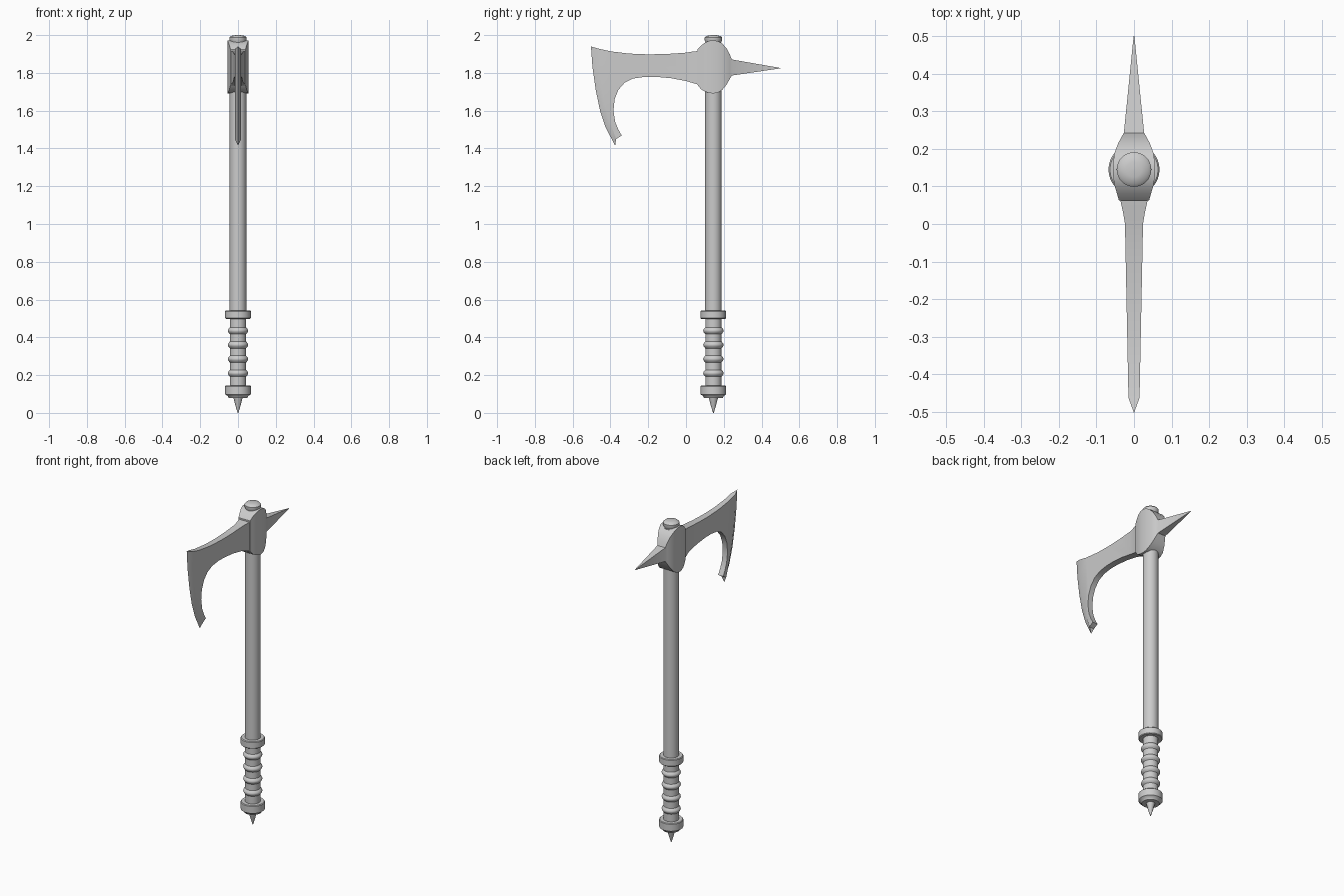
import bpy, bmesh, math

if "Cube" in bpy.data.objects:
    bpy.data.objects.remove(bpy.data.objects["Cube"])

AXIS_Y = 0.145


def finish(name, bm, angle=None):
    bmesh.ops.recalc_face_normals(bm, faces=bm.faces)
    me = bpy.data.meshes.new(name)
    bm.to_mesh(me)
    bm.free()
    ob = bpy.data.objects.new(name, me)
    bpy.context.collection.objects.link(ob)
    if angle:
        bpy.ops.object.select_all(action='DESELECT')
        ob.select_set(True)
        bpy.context.view_layer.objects.active = ob
        bpy.ops.object.shade_smooth_by_angle(angle=math.radians(angle))
    return ob


def lathe(name, profile, seg=32):
    """Closed solid of revolution around the shaft axis from (radius, z)."""
    bm = bmesh.new()
    rings = []
    for r, z in profile:
        rings.append([bm.verts.new((r * math.cos(2 * math.pi * i / seg),
                                    AXIS_Y + r * math.sin(2 * math.pi * i / seg), z))
                      for i in range(seg)])
    for a, b in zip(rings, rings[1:]):
        for i in range(seg):
            j = (i + 1) % seg
            bm.faces.new((a[i], a[j], b[j], b[i]))
    bm.faces.new(rings[0])
    bm.faces.new(rings[-1])
    return finish(name, bm, 35)


# Shaft, top cap, collars and butt spike
lathe("shaft", [(0.044, 0.52), (0.044, 1.96)])
lathe("top_cap", [(0.036, 1.95), (0.046, 1.972), (0.046, 1.987),
                  (0.038, 1.995), (0.02, 1.999), (0.002, 2.0)])
lathe("upper_collar", [(0.064, 0.498), (0.068, 0.502), (0.068, 0.538), (0.064, 0.542)])
lathe("lower_collar", [(0.05, 0.08), (0.055, 0.09), (0.068, 0.098),
                       (0.068, 0.141), (0.064, 0.145)])
lathe("butt_spike", [(0.002, 0.0), (0.014, 0.04), (0.025, 0.082)])

# Grip with four rounded rings
grip = [(0.043, 0.13)]
for k in range(4):
    zc = 0.21 + k * 0.075
    for t in range(-4, 5):
        grip.append((0.043 + 0.011 * math.cos(t * math.pi / 8), zc + t * 0.0045))
grip.append((0.043, 0.51))
lathe("grip", grip)

# Head socket running into the rear spike: (y, half width, z bottom, z top)
stations = [(0.062, 0.040, 1.735, 1.925), (0.080, 0.045, 1.713, 1.945),
            (0.100, 0.051, 1.701, 1.960), (0.122, 0.055, 1.694, 1.970),
            (0.145, 0.056, 1.691, 1.972), (0.168, 0.055, 1.695, 1.969),
            (0.192, 0.051, 1.710, 1.955), (0.215, 0.042, 1.738, 1.930),
            (0.232, 0.033, 1.768, 1.898), (0.242, 0.027, 1.786, 1.871),
            (0.500, 0.001, 1.824, 1.826)]
bm = bmesh.new()
loops = [[bm.verts.new((sx * w, y, z)) for sx, z in
          ((-1, z0), (1, z0), (1, z1), (-1, z1))] for y, w, z0, z1 in stations]
for a, b in zip(loops, loops[1:]):
    for i in range(4):
        j = (i + 1) % 4
        bm.faces.new((a[i], a[j], b[j], b[i]))
bm.faces.new(loops[0])
bm.faces.new(loops[-1])
finish("head_socket_and_spike", bm, 28)

# Bearded blade: body outline in (y, z), bevel line and cutting edge
top = [(0.0, 1.907), (-0.1, 1.900), (-0.2, 1.898), (-0.3, 1.902), (-0.4, 1.914)]
bevel = [(-0.462, 1.928), (-0.460, 1.84), (-0.447, 1.73), (-0.428, 1.63),
         (-0.403, 1.54), (-0.370, 1.45)]
inner = [(-0.340, 1.468), (-0.358, 1.50), (-0.375, 1.54), (-0.384, 1.60),
         (-0.378, 1.66), (-0.358, 1.71), (-0.325, 1.748), (-0.28, 1.77),
         (-0.22, 1.779), (-0.16, 1.779), (-0.08, 1.772), (0.0, 1.757)]
edge = [(-0.503, 1.940), (-0.495, 1.83), (-0.478, 1.71), (-0.455, 1.60),
        (-0.425, 1.51), (-0.375, 1.415)]
neck = [(0.03, 1.912), (0.075, 1.917)], [(0.03, 1.748), (0.075, 1.735)]
bm = bmesh.new()
cut = [bm.verts.new((0, y, z)) for y, z in edge]
body = top + bevel + inner
sides = []
for s in (-1, 1):
    vs = [bm.verts.new((s * (0.024 + 0.02 * y), y, z)) for y, z in body]
    bm.faces.new(vs)
    bv = vs[len(top):len(top) + len(bevel)]
    for i in range(len(edge) - 1):
        bm.faces.new((bv[i], bv[i + 1], cut[i + 1], cut[i]))
    # neck flaring into the socket
    up, lo = [[bm.verts.new((s * w, y, z)) for (y, z), w in zip(n, (0.029, 0.039))]
              for n in neck]
    up, lo = [vs[0]] + up, [vs[-1]] + lo
    for i in range(2):
        bm.faces.new((up[i], up[i + 1], lo[i + 1], lo[i]))
    sides.append((up[::-1] + vs[1:len(top) + 1],
                  vs[len(top) + len(bevel) - 1:-1] + lo))
# Rim between both sides, end caps at the blade tips
(ul, ll), (ur, lr) = sides
for a, b in ((ul, ur), (ll, lr)):
    for i in range(len(a) - 1):
        bm.faces.new((a[i], a[i + 1], b[i + 1], b[i]))
bm.faces.new((ul[0], ur[0], lr[-1], ll[-1]))
bm.faces.new((ul[-1], ur[-1], cut[0]))
bm.faces.new((ll[0], lr[0], cut[-1]))
finish("axe_blade", bm, 28)
